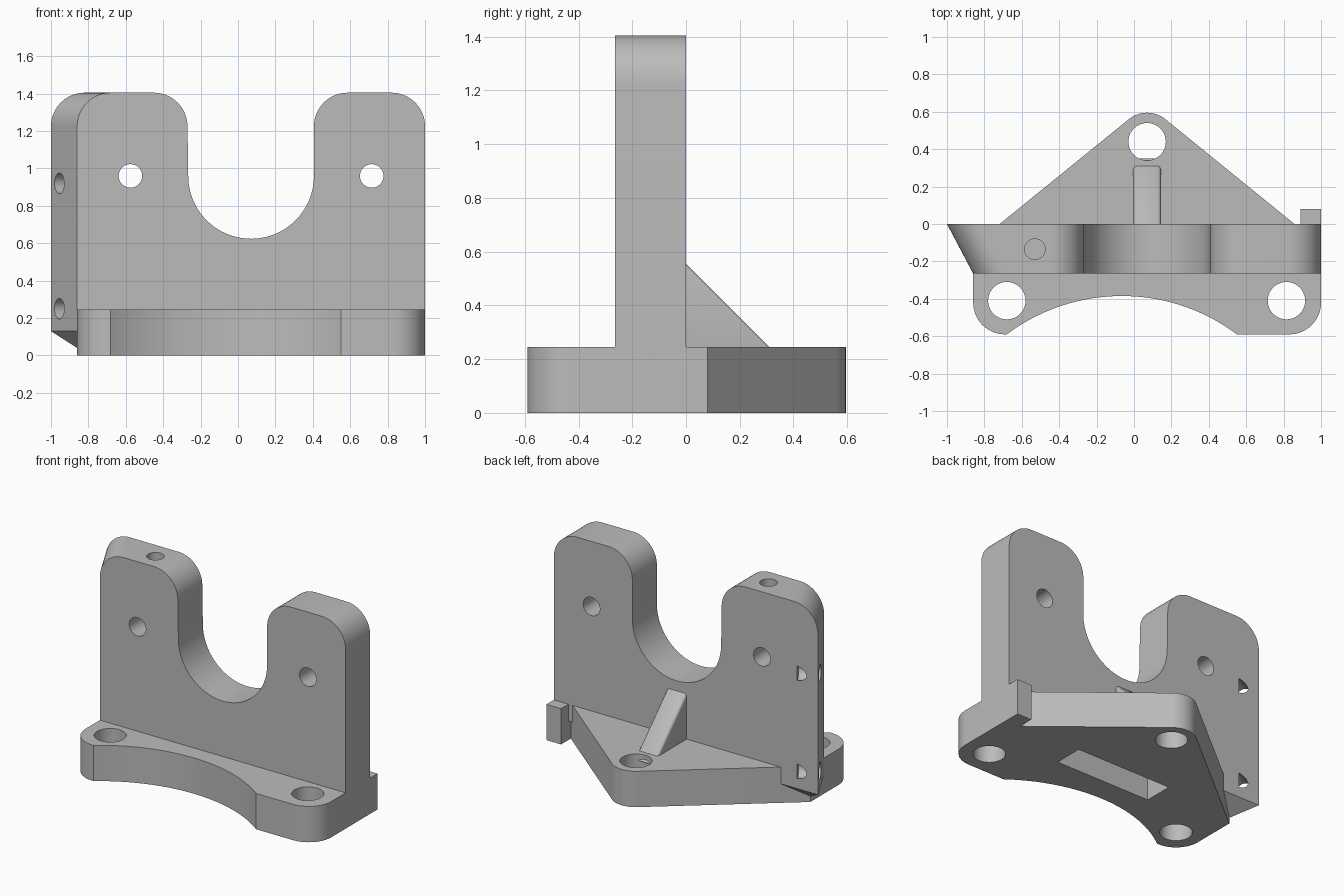
import bpy
import bmesh
from math import sin, cos, radians
from mathutils import Vector

default = bpy.data.objects.get("Cube")
if default:
    bpy.data.objects.remove(default, do_unlink=True)

# Single grey finish
grey = bpy.data.materials.new("plain grey")
grey.use_nodes = True
colour = (0.5, 0.5, 0.5, 1)
grey.diffuse_color = colour
grey.node_tree.nodes["Principled BSDF"].inputs["Base Color"].default_value = colour


def arc(cx, cy, r, start, end, steps=16):
    angles = [radians(start + (end - start) * i / steps) for i in range(steps + 1)]
    return [(cx + r * cos(a), cy + r * sin(a)) for a in angles]


def add_object(name, bm):
    bmesh.ops.recalc_face_normals(bm, faces=bm.faces)
    mesh = bpy.data.meshes.new(name)
    bm.to_mesh(mesh)
    bm.free()
    mesh.materials.append(grey)
    obj = bpy.data.objects.new(name, mesh)
    bpy.context.collection.objects.link(obj)
    return obj


def loft(name, loop_a, loop_b):
    """Solid between two matching loops of points."""
    bm = bmesh.new()
    a = [bm.verts.new(p) for p in loop_a]
    b = [bm.verts.new(p) for p in loop_b]
    bm.faces.new(a)
    bm.faces.new(b)
    for i in range(len(a)):
        j = (i + 1) % len(a)
        bm.faces.new((a[i], a[j], b[j], b[i]))
    return add_object(name, bm)


def box(name, low, high):
    (x0, y0, z0), (x1, y1, z1) = low, high
    outline = [(x0, y0), (x1, y0), (x1, y1), (x0, y1)]
    return loft(name, [(x, y, z0) for x, y in outline], [(x, y, z1) for x, y in outline])


def rod(start, end, radius):
    """Round cutter running from start to end."""
    start, end = Vector(start), Vector(end)
    bm = bmesh.new()
    bmesh.ops.create_cone(bm, cap_ends=True, segments=40, radius1=radius,
                          radius2=radius, depth=(end - start).length)
    turn = (end - start).to_track_quat("Z", "Y").to_matrix().to_4x4()
    bm.transform(turn)
    bmesh.ops.translate(bm, verts=bm.verts, vec=(start + end) / 2)
    return add_object("cutter", bm)


def activate(obj):
    bpy.ops.object.select_all(action="DESELECT")
    obj.select_set(True)
    bpy.context.view_layer.objects.active = obj


def apply_all(obj):
    activate(obj)
    for mod in list(obj.modifiers):
        bpy.ops.object.modifier_apply(modifier=mod.name)


def cut(obj, cutters):
    for cutter in cutters:
        cutter.hide_render = True
        mod = obj.modifiers.new("cut", "BOOLEAN")
        mod.operation = "DIFFERENCE"
        mod.solver = "EXACT"
        mod.object = cutter
    apply_all(obj)
    for cutter in cutters:
        bpy.data.objects.remove(cutter, do_unlink=True)


def pocket():
    return box("cutter", (-0.29, -0.215, -0.1), (0.43, -0.015, 0.18))


MID, THICK, BASE_TOP, TOP, LOW = 0.07, 0.265, 0.245, 1.405, 0.13

# Base with scooped front, rounded feet and a pointed back
outline = arc(-0.69, -0.42, 0.17, 180, 270)
outline += arc(-0.065, -1.41, 1.025, 126.9, 53.1, 40)
outline += arc(0.83, -0.42, 0.17, 270, 360)
outline += [(1, -0.115)] + arc(MID, 0.44, 0.155, 51, 129) + [(-0.86, -0.115)]
base = loft("base", [(x, y, 0) for x, y in outline], [(x, y, BASE_TOP) for x, y in outline])
feet = [(-0.68, -0.41), (0.815, -0.41), (MID, 0.44)]
cut(base, [rod((x, y, -0.1), (x, y, 0.4), 0.1) for x, y in feet] + [pocket()])

# Upright plate with a U opening; its outer side slants along the depth
corner = [(-1, LOW)] + arc(-0.82, TOP - 0.18, 0.18, 180, 90)
rest = arc(-0.45, TOP - 0.18, 0.18, 90, 0)
rest += arc(MID, 0.96, 0.336, 180, 360, 40)
rest += arc(0.586, TOP - 0.18, 0.18, 180, 90)
rest += arc(0.82, TOP - 0.18, 0.18, 90, 0) + [(1, LOW)]
back = [(x, 0, z) for x, z in corner + rest]
front = [(x + 0.14, -THICK, z) for x, z in corner] + [(x, -THICK, z) for x, z in rest]
plate = loft("upright_plate", back, front)

# Through holes, top blind hole, and blind holes square to the slanted side
holes = [rod((x, -0.4, 0.96), (x, 0.1, 0.96), 0.063) for x in (-0.575, 0.715)]
holes.append(rod((-0.53, -0.135, 1.2), (-0.53, -0.135, 1.5), 0.055))
inward = Vector((0.884, 0.467, 0))
for z in (0.92, 0.25):
    mouth = Vector((-0.955, -0.085, z))
    holes.append(rod(mouth - inward * 0.1, mouth + inward * 0.14, 0.055))
cut(plate, holes + [pocket()])

# Tapered underside of the slanted overhang
bm = bmesh.new()
for p in ((-1, 0, LOW), (-0.86, -THICK, LOW), (-0.71, 0, LOW), (-0.86, -0.115, 0.04)):
    bm.verts.new(p)
bmesh.ops.convex_hull(bm, input=bm.verts)
overhang = add_object("overhang_underside", bm)

# Rear stop block
tab = box("rear_tab", (0.89, -0.15, 0), (1, 0.08, BASE_TOP))

# Sloping rib with softened edges
side = [(-0.05, 0.605), (-0.05, 0.195), (0.36, 0.195)]
rib = loft("rear_rib", [(-0.005, y, z) for y, z in side], [(0.145, y, z) for y, z in side])
soft = rib.modifiers.new("soft", "BEVEL")
soft.width = 0.018
soft.segments = 3
apply_all(rib)

for obj in (base, plate, rib):
    activate(obj)
    bpy.ops.object.shade_smooth_by_angle(angle=radians(30))
